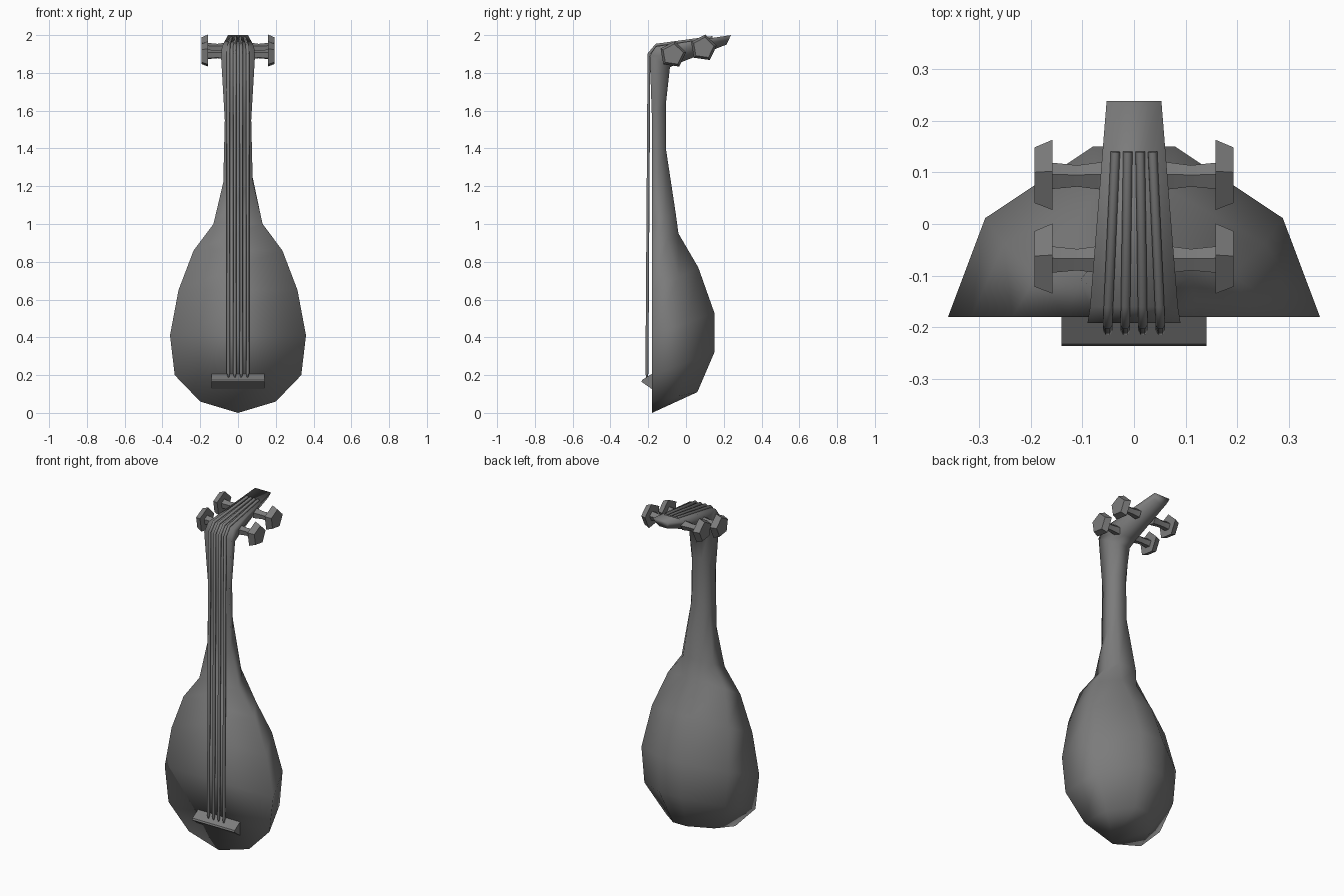
import bpy, bmesh, math
from mathutils import Vector

cube = bpy.data.objects.get("Cube")
if cube:
    bpy.data.objects.remove(cube)

grey = bpy.data.materials.new("dark_grey")
grey.use_nodes = True
grey.diffuse_color = (0.2, 0.2, 0.2, 1)
grey.node_tree.nodes["Principled BSDF"].inputs["Base Color"].default_value = (0.2, 0.2, 0.2, 1)


def finish(name, bm, angle=None):
    """Turn a bmesh into a shaded object."""
    bmesh.ops.recalc_face_normals(bm, faces=bm.faces)
    mesh = bpy.data.meshes.new(name)
    bm.to_mesh(mesh)
    bm.free()
    mesh.materials.append(grey)
    ob = bpy.data.objects.new(name, mesh)
    bpy.context.collection.objects.link(ob)
    bpy.ops.object.select_all(action='DESELECT')
    ob.select_set(True)
    bpy.context.view_layer.objects.active = ob
    if angle is None:
        bpy.ops.object.shade_smooth()
    else:
        bpy.ops.object.shade_smooth_by_angle(angle=math.radians(angle))
    return ob


def bridge(bm, rings):
    """Join consecutive closed rings with quads."""
    for a, b in zip(rings, rings[1:]):
        n = len(a)
        for i in range(n):
            j = (i + 1) % n
            bm.faces.new((a[i], a[j], b[j], b[i]))


# Body, neck and head: half width, front y, front z, back y, back z
sections = [
    (0.20, -0.18, 0.06, 0.06, 0.11),
    (0.335, -0.18, 0.20, 0.15, 0.32),
    (0.36, -0.18, 0.41, 0.15, 0.53),
    (0.315, -0.18, 0.65, 0.065, 0.77),
    (0.235, -0.18, 0.86, -0.04, 0.95),
    (0.13, -0.18, 1.00, -0.055, 1.06),
    (0.078, -0.18, 1.22, -0.105, 1.39),
    (0.07, -0.18, 1.55, -0.105, 1.65),
    (0.09, -0.192, 1.89, -0.085, 1.83),
    (0.085, -0.16, 1.94, -0.03, 1.855),
    (0.053, 0.238, 2.00, 0.215, 1.95),
]
bm = bmesh.new()
rings = []
for w, yf, zf, yb, zb in sections:
    back = 0.22 if w > 0.15 else 0.45
    half = [(1, 0), (0.8, 0.58), (back, 1)]
    outline = half + [(-s, t) for s, t in reversed(half)]
    front, rear = Vector((0, yf, zf)), Vector((0, yb, zb))
    rings.append([bm.verts.new(front.lerp(rear, t) + Vector((s * w, 0, 0))) for s, t in outline])
bridge(bm, rings)
bm.faces.new(rings[-1])
tip = bm.verts.new((0, -0.18, 0))
for i, v in enumerate(rings[0]):
    bm.faces.new((tip, v, rings[0][(i + 1) % 6]))
finish("body_and_neck", bm)

# Wedge-shaped string bridge
bm = bmesh.new()
profile = [(-0.175, 0.21, 0.14), (-0.232, 0.175, 0.14), (-0.236, 0.165, 0.14), (-0.175, 0.122, 0.14)]
ends = [[bm.verts.new((side * x, y, z)) for y, z, x in profile] for side in (-1, 1)]
bridge(bm, ends)
for end in ends:
    bm.faces.new(end)
finish("string_bridge", bm, 30)

# Tuning pegs: five-sided lathed shapes, two on each side
peg_profile = [(0.05, 0.03), (0.11, 0.022), (0.158, 0.027), (0.158, 0.072), (0.193, 0.057)]
for row, (cy, cz) in {"front": (-0.07, 1.897), "back": (0.092, 1.932)}.items():
    for side, label in ((1, "left"), (-1, "right")):
        bm = bmesh.new()
        rings = []
        for x, r in peg_profile:
            angles = [math.radians(10 + 72 * i) for i in range(5)]
            rings.append([bm.verts.new((side * x, cy + r * math.cos(a), cz + r * math.sin(a)))
                          for a in angles])
        bridge(bm, rings)
        bm.faces.new(rings[0])
        bm.faces.new(rings[-1])
        finish(f"{row}_{label}_peg", bm, 45)

# Four strings running from the bridge, over the bend and along the head
for i in range(4):
    k = i - 1.5
    path = [(0.034, -0.207, 0.175, 0.1), (0.034, -0.207, 0.21, 1), (0.034, -0.196, 1.90, 1),
            (0.033, -0.157, 1.947, 1), (0.016 * 1.5, 0.14, 1.987, 1)]
    curve = bpy.data.curves.new(f"string_{i + 1}", 'CURVE')
    curve.dimensions = '3D'
    curve.bevel_depth = 0.009
    curve.bevel_resolution = 1
    curve.use_fill_caps = True
    spline = curve.splines.new('POLY')
    spline.points.add(len(path) - 1)
    for p, (spread, y, z, r) in zip(spline.points, path):
        p.co = (k * spread, y, z, 1)
        p.radius = r
    spline.use_smooth = True
    curve.materials.append(grey)
    bpy.context.collection.objects.link(bpy.data.objects.new(f"string_{i + 1}", curve))
